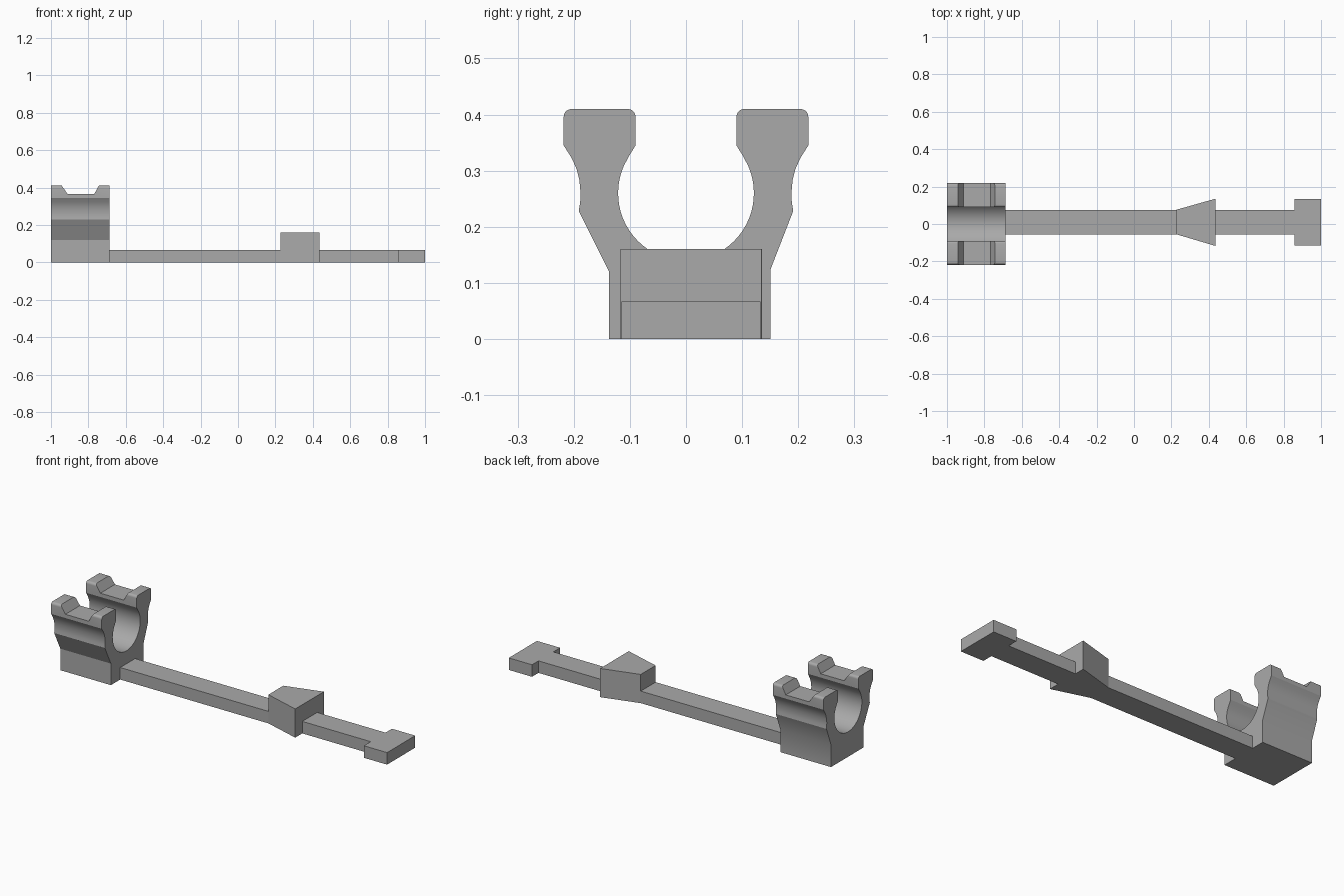
import bpy, bmesh, math

if "Cube" in bpy.data.objects:
    bpy.data.objects.remove(bpy.data.objects["Cube"])

grey = bpy.data.materials.new("plain grey")
grey.diffuse_color = (0.40, 0.40, 0.40, 1)
grey.use_nodes = True
grey.node_tree.nodes["Principled BSDF"].inputs["Base Color"].default_value = grey.diffuse_color


def prism(name, points, axis, lo, hi):
    """Extrude a closed outline along x (y,z points), y (x,z) or z (x,y)."""
    place = {"x": lambda a, b, t: (t, a, b),
             "y": lambda a, b, t: (a, t, b),
             "z": lambda a, b, t: (a, b, t)}[axis]
    bm = bmesh.new()
    face = bm.faces.new([bm.verts.new(place(a, b, lo)) for a, b in points])
    ext = bmesh.ops.extrude_face_region(bm, geom=[face])
    step = place(0, 0, hi - lo)
    bmesh.ops.translate(bm, vec=step,
                        verts=[v for v in ext["geom"] if isinstance(v, bmesh.types.BMVert)])
    bmesh.ops.recalc_face_normals(bm, faces=bm.faces)
    mesh = bpy.data.meshes.new(name)
    bm.to_mesh(mesh)
    bm.free()
    mesh.materials.append(grey)
    obj = bpy.data.objects.new(name, mesh)
    bpy.context.collection.objects.link(obj)
    return obj


def arc(cy, cz, r, start, end, n):
    angles = [math.radians(start + (end - start) * i / n) for i in range(n + 1)]
    return [(cy + r * math.cos(a), cz + r * math.sin(a)) for a in angles]


# Open clip: right arm from shoulder to bore, then the mirrored left arm
arm = [(0.191, 0.228), (0.1885, 0.245), (0.188, 0.262), (0.190, 0.283),
       (0.195, 0.303), (0.204, 0.323), (0.218, 0.345)]
arm += arc(0.204, 0.396, 0.014, 0, 90, 5)
arm += arc(0.104, 0.396, 0.014, 90, 180, 5)
arm += [(0.090, 0.345), (0.101, 0.327)]
bore = arc(0, 0.26, 0.121, 24, -90, 20)
right = arm + bore
left = [(-y, z) for y, z in reversed(right[:-1])]
outline = [(0.151, 0), (0.151, 0.125)] + right + left + [(-0.137, 0.12), (-0.137, 0)]
clip = prism("clip", outline, "x", -1.0, -0.688)

# Sloped notch across the tops of both arms
notch = prism("notch_cutter", [(-0.955, 0.435), (-0.942, 0.41), (-0.912, 0.366),
                               (-0.768, 0.366), (-0.744, 0.41), (-0.731, 0.435)],
              "y", -0.3, 0.3)
notch.hide_render = True
notch.hide_viewport = True
cut = clip.modifiers.new("notch", "BOOLEAN")
cut.operation = "DIFFERENCE"
cut.solver = "EXACT"
cut.object = notch

# Smooth the bore and the arm curves, keeping edges sharp
bpy.context.view_layer.objects.active = clip
clip.select_set(True)
bpy.ops.object.modifier_apply(modifier=cut.name)
bpy.ops.object.shade_smooth_by_angle(angle=math.radians(22))
bpy.data.objects.remove(notch)

# Long flat bar with a wider end tab
prism("bar_with_end_tab",
      [(-0.688, -0.055), (0.857, -0.055), (0.857, -0.115), (1.0, -0.115),
       (1.0, 0.133), (0.857, 0.133), (0.857, 0.076), (-0.688, 0.076)],
      "z", 0, 0.067)

# Raised wedge stop on the bar
prism("wedge_stop",
      [(0.226, -0.055), (0.435, -0.117), (0.435, 0.135), (0.226, 0.076)],
      "z", 0, 0.16)
